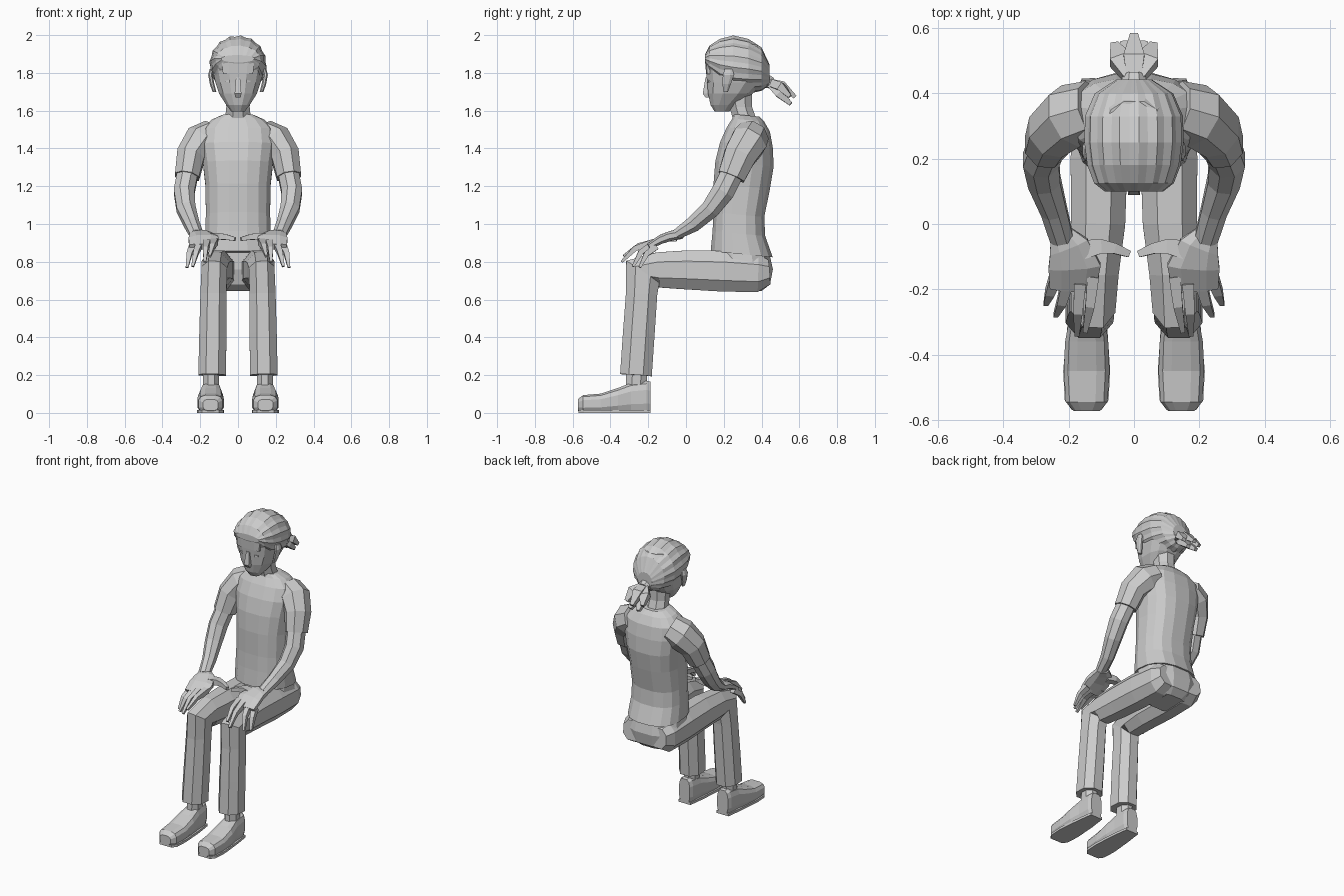
import bpy, bmesh, math
from mathutils import Vector


def tube(name, pts, n=12, axis=None, e=1.0, hint=(1, 0, 0), mirror=False, ridge=0.0, floor=False):
    """Skin rings (x, y, z, half_width, half_depth); rings follow the path unless an axis is fixed."""
    bm = bmesh.new()
    cs = [Vector(p[:3]) for p in pts]
    k = math.cos(math.pi / n) ** e
    rings = []
    for i, p in enumerate(pts):
        t = Vector(axis) if axis else cs[min(i + 1, len(cs) - 1)] - cs[max(i - 1, 0)]
        t.normalize()
        u = Vector(hint)
        u = (u - t * u.dot(t)).normalized()
        v = t.cross(u)
        ring = []
        for j in range(n):
            a = 2 * math.pi * (j + 0.5) / n
            c, s = math.cos(a), math.sin(a)
            r = (1 - ridge * (j % 2)) / k
            co = (cs[i] + u * (math.copysign(abs(c) ** e, c) * p[3] * r)
                  + v * (math.copysign(abs(s) ** e, s) * p[4] * r))
            if floor:
                co.z = max(co.z, 0)
            ring.append(bm.verts.new(co))
        rings.append(ring)
    for r0, r1 in zip(rings, rings[1:]):
        for j in range(n):
            bm.faces.new((r0[j], r0[(j + 1) % n], r1[(j + 1) % n], r1[j]))
    bm.faces.new(rings[0][::-1])
    bm.faces.new(rings[-1])
    bmesh.ops.recalc_face_normals(bm, faces=bm.faces)
    me = bpy.data.meshes.new(name)
    bm.to_mesh(me)
    bm.free()
    ob = bpy.data.objects.new(name, me)
    bpy.context.collection.objects.link(ob)
    if mirror:
        ob.modifiers.new("mirror", 'MIRROR').use_mirror_merge = False
    return ob


Y, Z = (0, 1, 0), (0, 0, 1)

# Shirt body, sloping slightly down to the back
tube("shirt", [(0, .295, .84, .180, .165), (0, .28, .95, .174, .14), (0, .28, 1.05, .17, .135),
               (0, .295, 1.2, .172, .15), (0, .31, 1.32, .185, .155), (0, .32, 1.42, .2, .14),
               (0, .33, 1.5, .19, .115), (0, .33, 1.55, .14, .085), (0, .32, 1.575, .085, .068)],
     n=16, axis=(0, .1, 1), e=.8)

# Sleeves and bare arms
tube("sleeve", [(.13, .35, 1.47, .08, .085), (.195, .33, 1.435, .09, .095), (.25, .285, 1.36, .075, .085),
                (.27, .24, 1.25, .064, .072)], n=8, mirror=True)
tube("arm", [(.26, .26, 1.3, .055, .06), (.285, .195, 1.17, .055, .06), (.275, .13, 1.08, .05, .05),
             (.245, .04, 1.0, .04, .042), (.22, -.05, .945, .036, .027)], n=8, mirror=True)

# Hands resting on the knees
tube("palm", [(.225, -.03, .945, .036, .025), (.2, -.07, .94, .062, .026), (.182, -.13, .92, .08, .024),
              (.188, -.2, .88, .07, .016)], n=8, mirror=True, e=.8)
fingers = [((.125, -.16, .905), (.135, -.25, .885), (.15, -.33, .83)),
           ((.165, -.18, .90), (.172, -.27, .87), (.175, -.34, .80)),
           ((.205, -.18, .89), (.222, -.24, .85), (.24, -.28, .775)),
           ((.24, -.16, .88), (.258, -.21, .84), (.27, -.245, .77))]
for f in fingers:
    tube("finger", [(*c, r, r) for c, r in zip(f, (.018, .014, .007))], n=4, mirror=True)
tube("thumb", [(.16, -.08, .93, .03, .022), (.10, -.068, .935, .022, .018), (.06, -.075, .93, .016, .014),
               (.015, -.092, .92, .01, .01)], n=4, hint=Y, mirror=True)

# Trousers: seat and bent legs
tube("seat", [(0, .31, .645, .12, .09), (0, .31, .68, .165, .135), (0, .305, .76, .185, .155),
              (0, .295, .85, .17, .145)], n=12, axis=Z, e=.8)
tube("trouser_leg", [(.1, .44, .745, .06, .065), (.103, .38, .74, .083, .1), (.107, .2, .75, .087, .108),
                     (.11, 0, .757, .083, .103), (.12, -.15, .757, .073, .093),
                     (.125, -.23, .745, .068, .105), (.13, -.235, .63, .069, .083),
                     (.133, -.25, .42, .072, .084), (.137, -.265, .2, .073, .084)],
     n=8, mirror=True, e=.9)

# Ankles and shoes
tube("ankle", [(.142, -.26, .24, .042, .055), (.142, -.265, .1, .042, .055)], n=8, axis=Z, mirror=True)
tube("shoe", [(.145, -.573, .042, .04, .03), (.145, -.545, .047, .064, .047), (.145, -.45, .051, .07, .051),
              (.145, -.36, .066, .066, .066), (.143, -.29, .08, .055, .08), (.143, -.21, .085, .05, .085),
              (.143, -.187, .083, .04, .082)], n=12, axis=Y, e=.65, mirror=True, floor=True)
tube("shoe_sole", [(.145, -.57, .008, .045, .008), (.145, -.54, .008, .067, .008), (.145, -.45, .008, .072, .008),
                   (.143, -.3, .008, .06, .008), (.143, -.187, .008, .045, .008)],
     n=4, axis=Y, mirror=True, floor=True)

# Neck, head and face
tube("neck", [(0, .315, 1.54, .07, .062), (0, .29, 1.62, .062, .06), (0, .28, 1.7, .065, .07)], n=8, axis=Z)
tube("head", [(0, .19, 1.595, .035, .038), (0, .2, 1.63, .062, .07), (0, .235, 1.69, .1, .118),
              (0, .262, 1.75, .12, .15), (0, .265, 1.82, .135, .16), (0, .265, 1.89, .125, .15),
              (0, .265, 1.95, .09, .11)], n=12, axis=Z, e=.8)
tube("nose", [(0, .115, 1.775, .011, .012), (0, .105, 1.69, .018, .016), (0, .115, 1.67, .014, .012)],
     n=4, axis=Z)
tube("brow", [(0, .12, 1.795, .08, .014), (0, .118, 1.86, .085, .016)], n=8, axis=Z, e=.6)
tube("eye", [(.025, .122, 1.755, .004, .006), (.045, .119, 1.757, .007, .008), (.065, .125, 1.755, .004, .006)],
     n=4, axis=(1, 0, 0), hint=Z, mirror=True)
tube("mouth", [(-.025, .142, 1.645, .003, .006), (.025, .142, 1.645, .003, .006)],
     n=4, axis=(1, 0, 0), hint=Z)
tube("ear", [(.125, .21, 1.7, .01, .012), (.137, .215, 1.74, .012, .022), (.146, .225, 1.79, .012, .03),
             (.14, .225, 1.82, .01, .02)], n=8, axis=Z, mirror=True)

# Swept-back hair with ridged strands
tube("hair", [(0, .1, 1.875, .09, .02), (0, .125, 1.87, .122, .075), (0, .18, 1.855, .143, .125),
              (0, .25, 1.845, .152, .153), (0, .33, 1.835, .15, .145), (0, .4, 1.82, .12, .115),
              (0, .442, 1.79, .055, .055)], n=32, axis=Y, ridge=.045)

# Ponytail: tie and separate locks
tube("hair_tie", [(0, .405, 1.765, .045, .04), (0, .455, 1.745, .034, .03)], n=8)
locks = [((0, .51, 1.735), (0, .578, 1.672), False),
         ((.045, .505, 1.725), (.06, .55, 1.675), True),
         ((.02, .495, 1.69), (.03, .555, 1.635), True)]
for mid, tip, m in locks:
    tube("ponytail_lock", [(0, .44, 1.75, .022, .02), (*mid, .032, .022), (*tip, .012, .01)], n=4, mirror=m)
